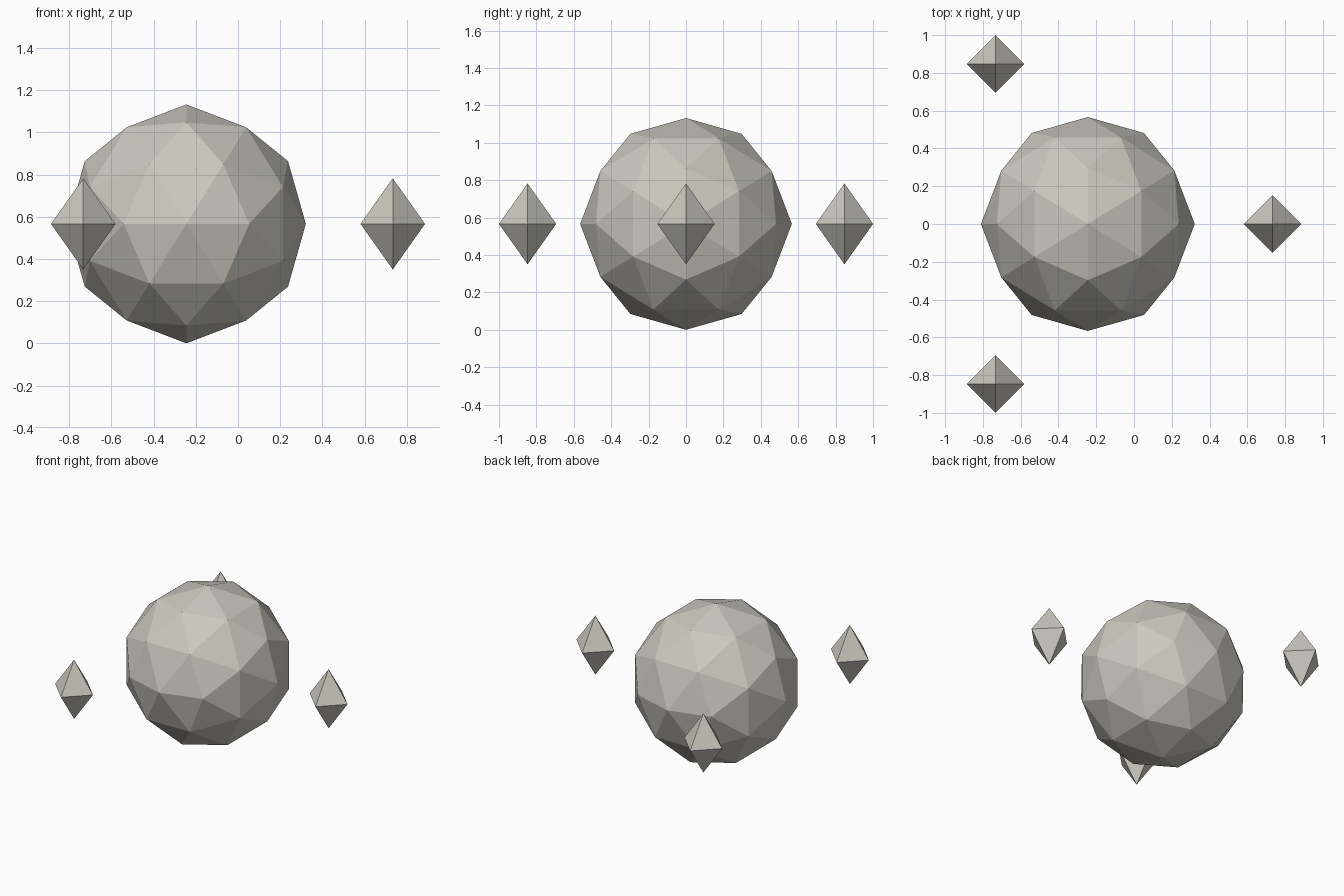
import bpy
import bmesh
from math import cos, sin, pi, sqrt
from itertools import combinations, product
from mathutils import Vector

if "Cube" in bpy.data.objects:
    bpy.data.objects.remove(bpy.data.objects["Cube"], do_unlink=True)

# One warm grey stone material
stone = bpy.data.materials.new("warm_grey_stone")
stone.use_nodes = True
colour = (0.60, 0.58, 0.52, 1)
stone.diffuse_color = colour
stone.node_tree.nodes["Principled BSDF"].inputs["Base Color"].default_value = colour


def hull_object(name, points, location):
    """Flat-shaded convex solid around the given points."""
    bm = bmesh.new()
    for p in points:
        bm.verts.new(p)
    bmesh.ops.convex_hull(bm, input=bm.verts[:])
    bmesh.ops.recalc_face_normals(bm, faces=bm.faces[:])
    mesh = bpy.data.meshes.new(name)
    bm.to_mesh(mesh)
    bm.free()
    mesh.materials.append(stone)
    obj = bpy.data.objects.new(name, mesh)
    obj.location = location
    bpy.context.collection.objects.link(obj)
    return obj


RADIUS = 0.566
ORBIT = 0.978
CENTRE = Vector((-ORBIT / 4, 0, RADIUS))

# Central faceted sphere: icosahedron corners plus rounded-out edge midpoints
phi = (1 + sqrt(5)) / 2
corners = []
for a, b in product((-1, 1), repeat=2):
    corners += [Vector((b * phi, 0, a)), Vector((0, a, b * phi)), Vector((a, b * phi, 0))]
midpoints = [p + q for p, q in combinations(corners, 2) if (p - q).length < 2.1]
hull_object("faceted_sphere", [p.normalized() * RADIUS for p in corners + midpoints], CENTRE)

# Three tall octahedral crystals spaced evenly around the sphere
WIDTH, HEIGHT = 0.153, 0.216
crystal = [Vector(p) * s for s in (-1, 1)
           for p in ((WIDTH, 0, 0), (0, WIDTH, 0), (0, 0, HEIGHT))]
for i, name in enumerate(("left_crystal", "back_crystal", "front_crystal")):
    angle = i * 2 * pi / 3
    hull_object(name, crystal, CENTRE + Vector((cos(angle), sin(angle), 0)) * ORBIT)
